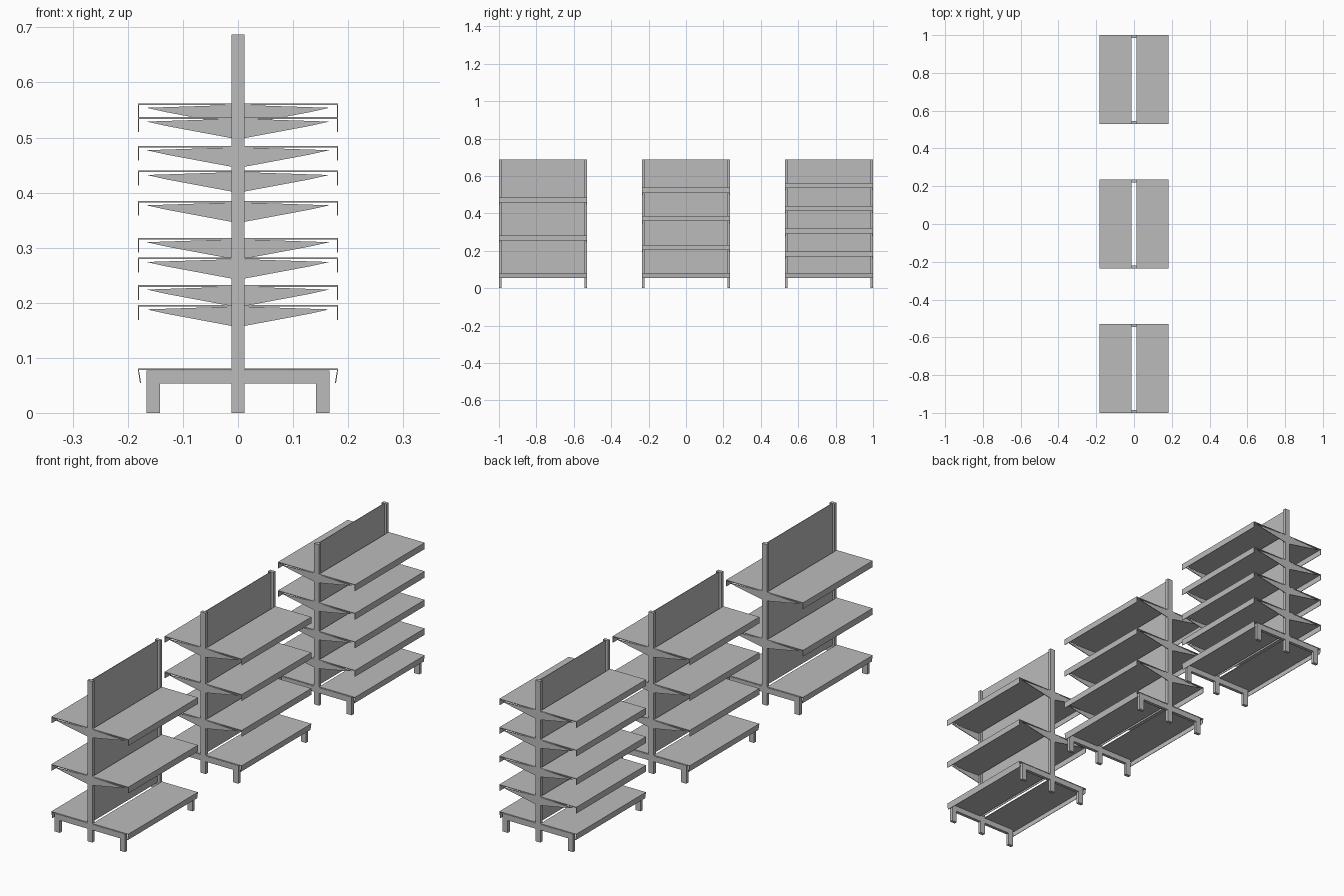
import bpy, bmesh

if "Cube" in bpy.data.objects:
    bpy.data.objects.remove(bpy.data.objects["Cube"])

grey = bpy.data.materials.new("light_grey_metal")
grey.diffuse_color = (0.5, 0.5, 0.5, 1)
grey.use_nodes = True
grey.node_tree.nodes["Principled BSDF"].inputs["Base Color"].default_value = grey.diffuse_color

HALF = 0.235          # half length of one shelving unit
POST_W = 0.012        # half width of a post
POST_D = 0.014        # depth of a post


def finish(name, bm):
    bmesh.ops.recalc_face_normals(bm, faces=bm.faces)
    mesh = bpy.data.meshes.new(name)
    bm.to_mesh(mesh)
    bm.free()
    mesh.materials.append(grey)
    obj = bpy.data.objects.new(name, mesh)
    bpy.context.collection.objects.link(obj)
    return obj


def extrude_profile(name, points, y0, y1):
    """Extrude an x-z outline from y0 to y1."""
    bm = bmesh.new()
    face = bm.faces.new([bm.verts.new((x, y0, z)) for x, z in points])
    ext = bmesh.ops.extrude_face_region(bm, geom=[face])
    verts = [v for v in ext["geom"] if isinstance(v, bmesh.types.BMVert)]
    bmesh.ops.translate(bm, verts=verts, vec=(0, y1 - y0, 0))
    return finish(name, bm)


def box(name, x0, x1, y0, y1, z0, z1):
    return extrude_profile(name, [(x0, z0), (x1, z0), (x1, z1), (x0, z1)], y0, y1)


def shelf(name, side, yc, z, lip_x):
    """Thin sheet with a turned-down front lip."""
    pts = [(POST_W, z), (0.182, z), (lip_x, z - 0.027), (lip_x - 0.002, z - 0.027),
           (0.18, z - 0.003), (POST_W, z - 0.003)]
    extrude_profile(name, [(side * x, h) for x, h in pts], yc - HALF, yc + HALF)


def bracket(side, y0, z):
    """Tapered arm carrying one end of a shelf."""
    pts = [(POST_W, z - 0.003), (0.166, z - 0.009), (POST_W, z - 0.038)]
    pts = [(POST_W, z - 0.003), (0.166, z - 0.008), (0.13, z - 0.016), (POST_W, z - 0.038)]
    extrude_profile("shelf_bracket", [(side * x, h) for x, h in pts], y0, y0 + 0.003)


def unit(yc, levels):
    # Central panel between the posts
    box("back_panel", -0.001, 0.001, yc - HALF + POST_D, yc + HALF - POST_D, 0.08, 0.687)

    for end in (-1, 1):
        outer = yc + end * HALF
        inner = outer - end * POST_D
        y0, y1 = min(outer, inner), max(outer, inner)
        box("post", -POST_W, POST_W, y0, y1, 0, 0.687)
        for side in (-1, 1):
            # Base rail with its outer foot
            pts = [(POST_W, 0.053), (0.142, 0.053), (0.142, 0), (0.166, 0),
                   (0.166, 0.077), (POST_W, 0.077)]
            extrude_profile("base_foot", [(side * x, z) for x, z in pts], y0, y1)
            for z in levels:
                bracket(side, outer - 0.003 if end > 0 else outer, z)

    for side in (-1, 1):
        shelf("base_shelf", side, yc, 0.081, 0.178)
        for z in levels:
            shelf("shelf", side, yc, z, 0.182)


unit(-0.765, (0.282, 0.485))
unit(0.0, (0.232, 0.385, 0.537))
unit(0.765, (0.196, 0.318, 0.440, 0.562))
